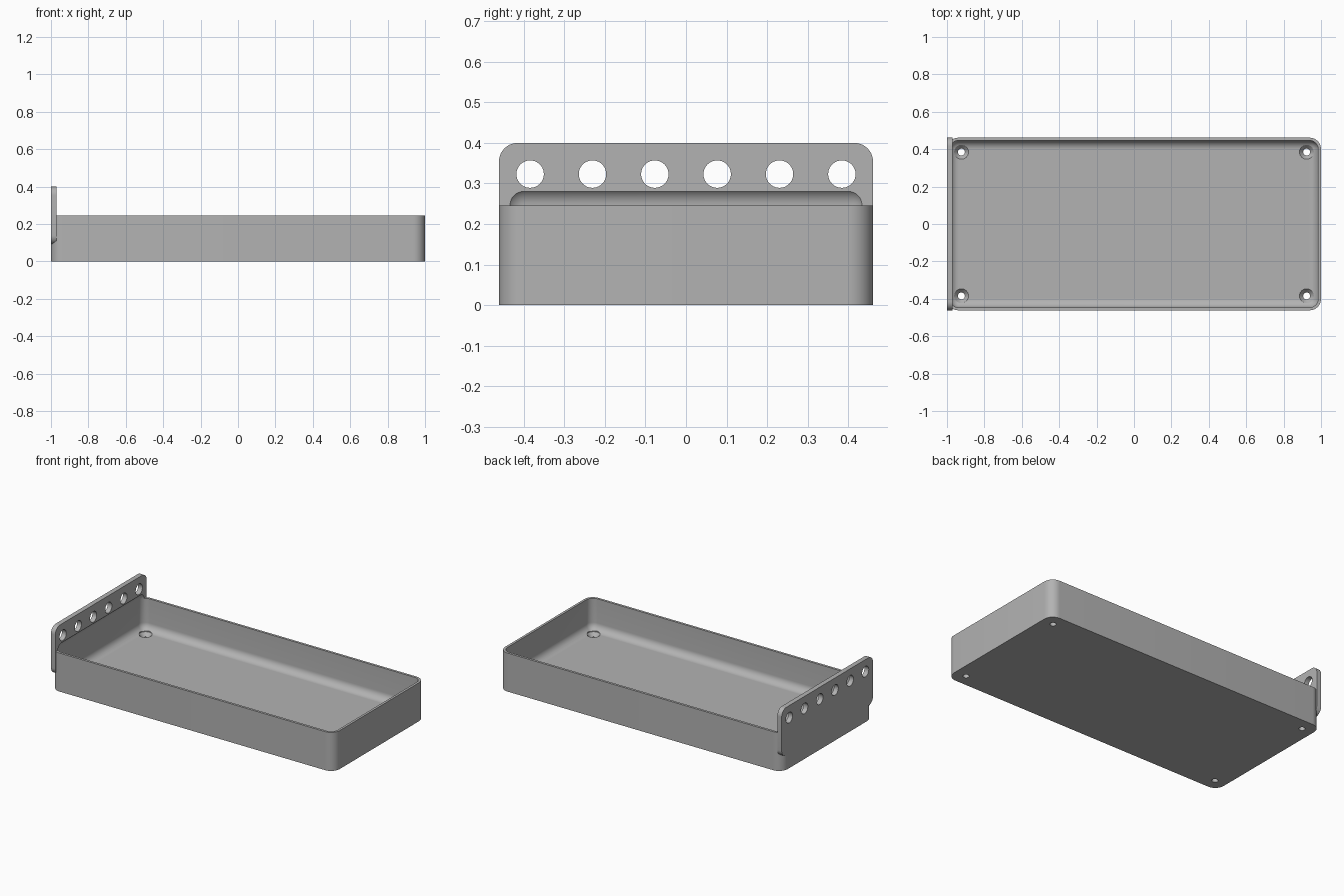
import bpy, bmesh, math
from mathutils import Matrix

if "Cube" in bpy.data.objects:
    bpy.data.objects.remove(bpy.data.objects["Cube"], do_unlink=True)

U = 2 / 130          # one design unit: the tray is 130 long
HX, HY = 65, 30      # half length and half width

grey = bpy.data.materials.new("plain grey")
grey.use_nodes = True
grey.diffuse_color = (0.45, 0.45, 0.45, 1)
grey.node_tree.nodes["Principled BSDF"].inputs["Base Color"].default_value = grey.diffuse_color


def finish(name, bm):
    """Scale a mesh to final size and link it as an object."""
    bmesh.ops.scale(bm, vec=(U, U, U), verts=bm.verts)
    mesh = bpy.data.meshes.new(name)
    bm.to_mesh(mesh)
    bm.free()
    obj = bpy.data.objects.new(name, mesh)
    mesh.materials.append(grey)
    bpy.context.collection.objects.link(obj)
    return obj


def rounded_box(name, lo, hi, radius, axis=None):
    """Box rounded on edges along one axis, or on all edges."""
    bm = bmesh.new()
    bmesh.ops.create_cube(bm, size=1)
    for v in bm.verts:
        v.co = [lo[i] + (v.co[i] + 0.5) * (hi[i] - lo[i]) for i in range(3)]
    edges = [e for e in bm.edges if axis is None
             or abs(e.verts[0].co[axis] - e.verts[1].co[axis]) > 0.01]
    bmesh.ops.bevel(bm, geom=edges, offset=radius, segments=10,
                    profile=0.5, affect='EDGES')
    return finish(name, bm)


def add_cone(bm, r1, r2, depth, matrix):
    bmesh.ops.create_cone(bm, cap_ends=True, segments=40, radius1=r1,
                          radius2=r2, depth=depth, matrix=matrix)


def combine(target, other, operation):
    """Apply a boolean and drop the helper."""
    mod = target.modifiers.new(operation, 'BOOLEAN')
    mod.object, mod.operation, mod.solver = other, operation, 'EXACT'
    other.hide_render = True
    bpy.ops.object.select_all(action='DESELECT')
    bpy.context.view_layer.objects.active = target
    target.select_set(True)
    bpy.ops.object.modifier_apply(modifier=mod.name)
    bpy.data.objects.remove(other, do_unlink=True)


# Tray block with rounded vertical corners
tray = rounded_box("tray", (-HX, -HY, 0), (HX, HY, 16), 4, axis=2)

# Upright end plate with rounded corners
plate = rounded_box("end_plate", (-HX, -HY, 6), (2 - HX, HY, 26), 3, axis=0)
combine(tray, plate, 'UNION')

# Filleted cavity, which also bites a shallow recess into the plate
cavity = rounded_box("cavity_cutter", (1 - HX, 1 - HY, 3), (HX - 1, HY - 1, 19), 3)
combine(tray, cavity, 'DIFFERENCE')

# Row of six round holes through the plate
bm = bmesh.new()
for i in range(6):
    place = Matrix.Translation((1 - HX, -25 + 10 * i, 21)) @ Matrix.Rotation(math.pi / 2, 4, 'Y')
    add_cone(bm, 2.2, 2.2, 6, place)
combine(tray, finish("plate_hole_cutter", bm), 'DIFFERENCE')

# Countersunk screw holes in the floor corners
for radii, low, high in (((1.2, 1.2), -1, 2), ((1.2, 2.5), 1.5, 3), ((2.5, 2.5), 2.99, 5)):
    bm = bmesh.new()
    for x in (-60, 60):
        for y in (-25, 25):
            add_cone(bm, *radii, high - low, Matrix.Translation((x, y, (low + high) / 2)))
    combine(tray, finish("screw_hole_cutter", bm), 'DIFFERENCE')

# Smooth rounded areas, keeping hard edges
bpy.ops.object.select_all(action='DESELECT')
bpy.context.view_layer.objects.active = tray
tray.select_set(True)
bpy.ops.object.shade_smooth_by_angle(angle=math.radians(30))
